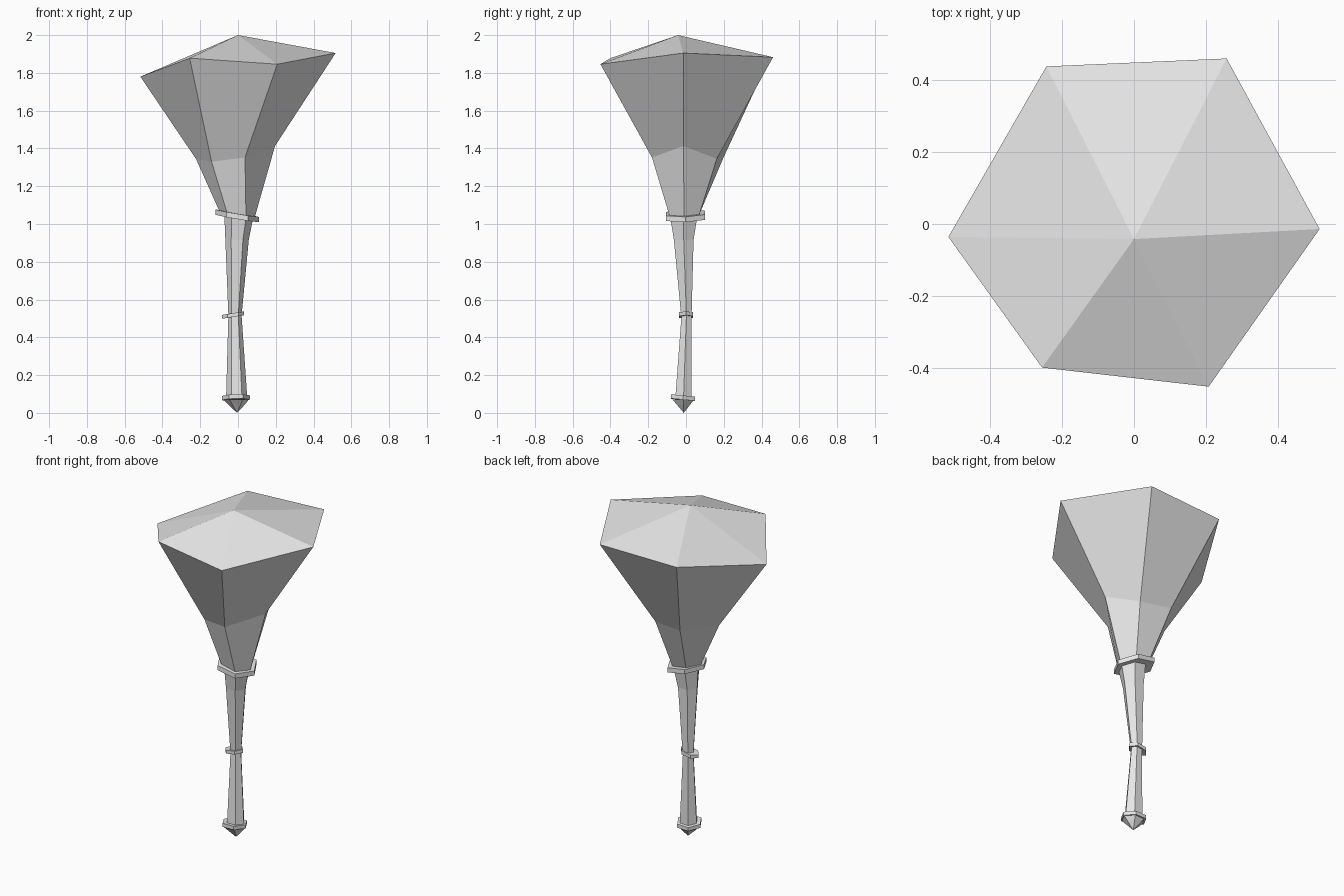
import bpy, bmesh, math

cube = bpy.data.objects.get("Cube")
if cube:
    bpy.data.objects.remove(cube, do_unlink=True)

grey = bpy.data.materials.new("plain grey")
grey.use_nodes = True
grey.diffuse_color = (0.8, 0.8, 0.8, 1)
grey.node_tree.nodes["Principled BSDF"].inputs["Base Color"].default_value = (0.8, 0.8, 0.8, 1)


def hex_ring(cx, cy, z, rx, ry=None, tilt_x=0.0, tilt_y=0.0):
    """Six corners around a centre, with the plane tilted by two slopes."""
    ry = rx if ry is None else ry
    ring = []
    for i in range(6):
        a = math.radians(60 * i)
        dx, dy = rx * math.cos(a), ry * math.sin(a)
        ring.append((cx + dx, cy + dy, z + tilt_x * dx + tilt_y * dy))
    return ring


def loft(name, rings, bottom_tip=None, top_tip=None):
    """Skin six-sided rings from bottom to top, closing ends flat or to a point."""
    bm = bmesh.new()
    rows = [[bm.verts.new(p) for p in ring] for ring in rings]
    for low, high in zip(rows, rows[1:]):
        for i in range(6):
            j = (i + 1) % 6
            bm.faces.new((low[i], low[j], high[j], high[i]))
    for row, tip in ((rows[0], bottom_tip), (rows[-1], top_tip)):
        if tip is None:
            bm.faces.new(row)
        else:
            v = bm.verts.new(tip)
            for i in range(6):
                bm.faces.new((row[i], row[(i + 1) % 6], v))
    bmesh.ops.recalc_face_normals(bm, faces=bm.faces)
    mesh = bpy.data.meshes.new(name)
    bm.to_mesh(mesh)
    bm.free()
    mesh.materials.append(grey)
    obj = bpy.data.objects.new(name, mesh)
    bpy.context.collection.objects.link(obj)
    return obj


def collar(name, cx, cy, z, rx, ry, height, tilt_x=0.0, tilt_y=0.0):
    """Thin hexagonal band around the handle."""
    return loft(name, [hex_ring(cx, cy, z + s * height / 2, rx, ry, tilt_x, tilt_y)
                       for s in (-1, 1)])


# Flared, uneven head: neck, waist and rim, with a low pointed top
neck = [(0.09, -0.01, 1.04), (0.042, 0.07, 1.05), (-0.05, 0.07, 1.06),
        (-0.095, 0.0, 1.06), (-0.055, -0.075, 1.05), (0.042, -0.088, 1.045)]
waist = [(0.196, -0.014, 1.413), (0.092, 0.163, 1.345), (-0.10, 0.20, 1.355),
         (-0.222, -0.003, 1.344), (-0.14, -0.123, 1.33), (0.037, -0.18, 1.352)]
rim = [(0.517, -0.014, 1.905), (0.258, 0.461, 1.883), (-0.244, 0.439, 1.87),
       (-0.517, -0.036, 1.78), (-0.256, -0.40, 1.878), (0.208, -0.453, 1.846)]
loft("head", [neck, waist, rim], top_tip=(0.0, -0.042, 2.0))

# Upper and lower handle, pinched in the middle
loft("upper_handle", [
    hex_ring(-0.016, 0.002, 0.515, 0.035, 0.032),
    hex_ring(-0.005, -0.012, 0.915, 0.062, 0.06),
    hex_ring(0.005, -0.012, 1.04, 0.077, 0.083)])
loft("lower_handle", [
    hex_ring(-0.007, -0.013, 0.08, 0.056, 0.05),
    hex_ring(-0.016, 0.002, 0.515, 0.035, 0.030)])

# Collars, each slightly tilted
collar("upper_collar", -0.004, -0.003, 1.043, 0.116, 0.12, 0.028, -0.17, 0.03)
collar("middle_collar", -0.026, 0.0, 0.518, 0.059, 0.043, 0.02, 0.16)
collar("lower_collar", -0.011, -0.016, 0.08, 0.074, 0.073, 0.022, 0.02, -0.1)

# Pointed pommel
loft("pommel", [hex_ring(-0.008, -0.013, 0.045, 0.045, 0.042),
                hex_ring(-0.010, -0.015, 0.072, 0.068, 0.067)],
     bottom_tip=(-0.005, -0.012, 0.0))
